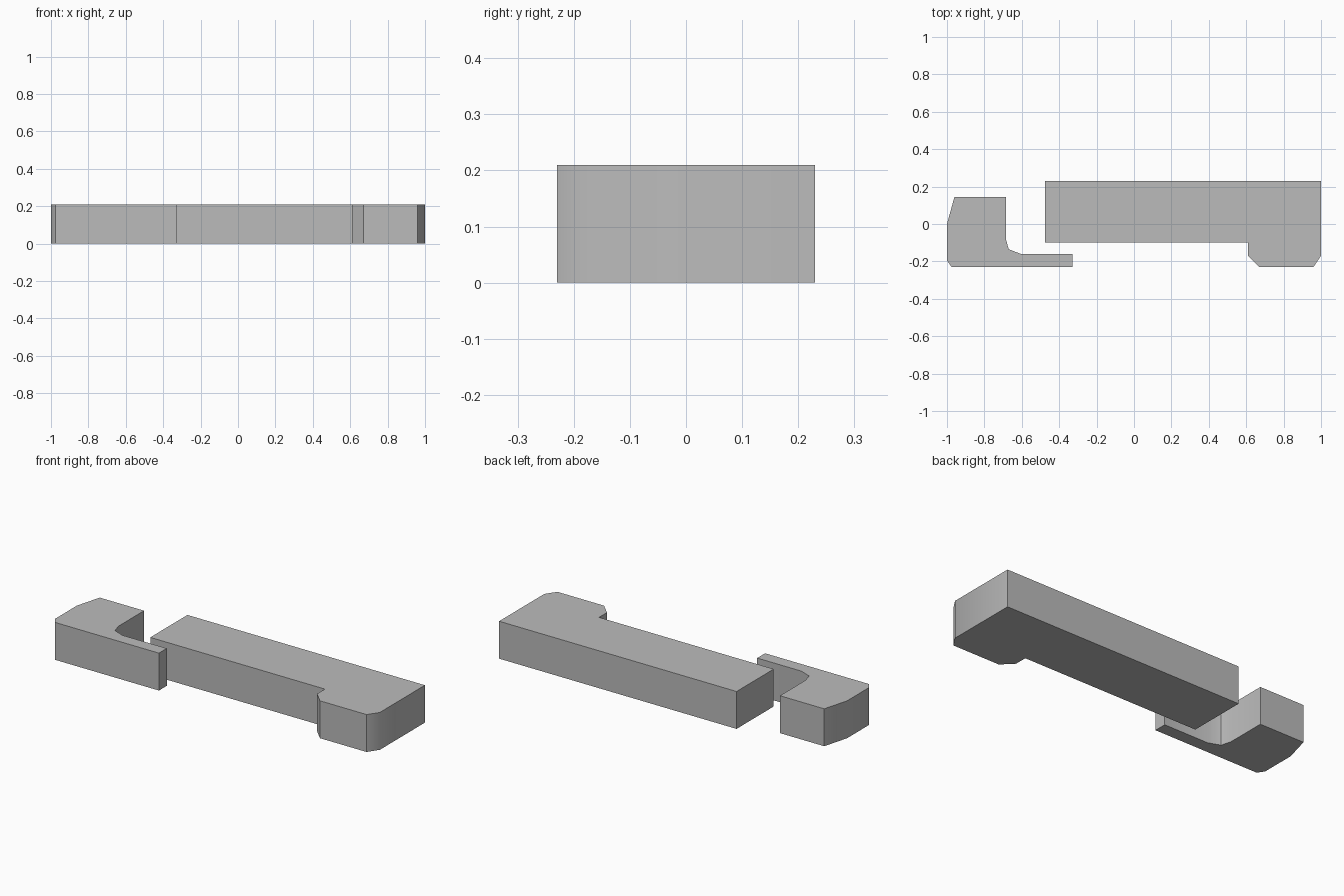
import bpy
import bmesh
import math

cube = bpy.data.objects.get("Cube")
if cube:
    bpy.data.objects.remove(cube, do_unlink=True)

HEIGHT = 0.21

grey = bpy.data.materials.new("plain grey")
grey.use_nodes = True
colour = (0.5, 0.5, 0.5, 1)
grey.diffuse_color = colour
grey.node_tree.nodes["Principled BSDF"].inputs["Base Color"].default_value = colour


def extruded_part(name, outline):
    """Raise a flat counter-clockwise outline from the floor to HEIGHT."""
    bm = bmesh.new()
    face = bm.faces.new([bm.verts.new((x, y, 0)) for x, y in outline])
    result = bmesh.ops.extrude_face_region(bm, geom=[face])
    for item in result["geom"]:
        if isinstance(item, bmesh.types.BMVert):
            item.co.z = HEIGHT
    bmesh.ops.recalc_face_normals(bm, faces=bm.faces)
    mesh = bpy.data.meshes.new(name)
    bm.to_mesh(mesh)
    bm.free()
    mesh.materials.append(grey)
    part = bpy.data.objects.new(name, mesh)
    bpy.context.collection.objects.link(part)
    bpy.ops.object.select_all(action="DESELECT")
    part.select_set(True)
    bpy.context.view_layer.objects.active = part
    bpy.ops.object.shade_smooth_by_angle(angle=math.radians(40))
    return part


# Long bar with a chamfered foot at its left end
extruded_part("long_bar", [
    (-0.475, -0.1), (0.61, -0.1), (0.61, -0.17), (0.67, -0.23),
    (0.96, -0.23), (1, -0.17), (1, 0.23), (-0.475, 0.23),
])

# Hooked block with a thin tongue along the front
extruded_part("hooked_block", [
    (-0.975, -0.23), (-0.33, -0.23), (-0.33, -0.16), (-0.605, -0.16),
    (-0.67, -0.135), (-0.685, -0.08), (-0.685, 0.145),
    (-0.96, 0.145), (-1, 0), (-1, -0.195),
])
